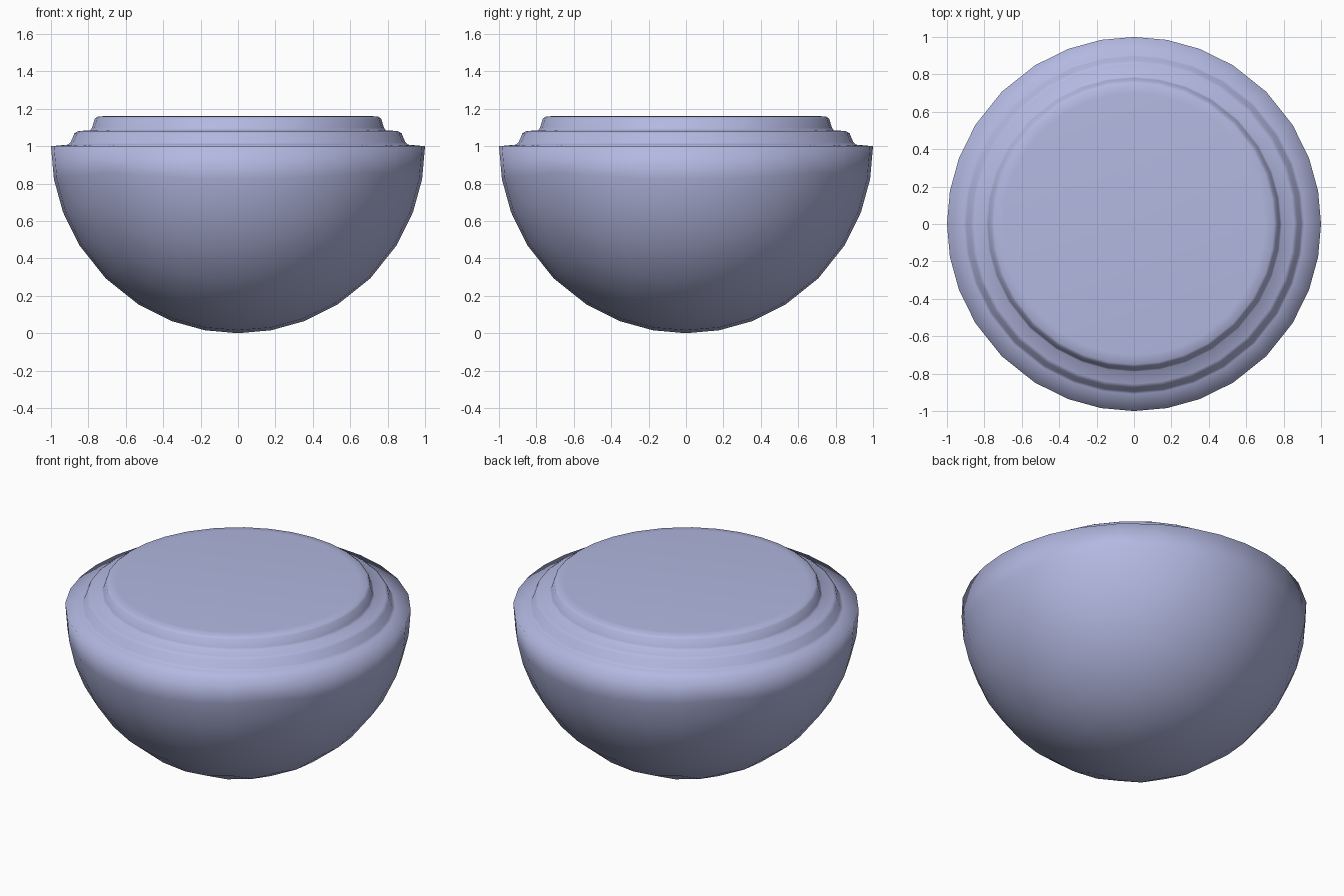
import bpy, bmesh
from math import sqrt

cube = bpy.data.objects.get("Cube")
if cube:
    bpy.data.objects.remove(cube, do_unlink=True)

# Single periwinkle material
mat = bpy.data.materials.new("periwinkle")
mat.use_nodes = True
colour = (0.45, 0.48, 0.75, 1)
mat.diffuse_color = colour
mat.node_tree.nodes["Principled BSDF"].inputs["Base Color"].default_value = colour


def to_sphere(x, y, z):
    """Spread a point of the unit cube evenly over the unit sphere."""
    def part(a, b, c):
        return a * sqrt(1 - b * b / 2 - c * c / 2 + b * b * c * c / 3)
    return part(x, y, z), part(y, z, x), part(z, x, y)


# Lower half of a rounded cube forms the bowl
bm = bmesh.new()
bmesh.ops.create_cube(bm, size=2)
bmesh.ops.subdivide_edges(bm, edges=bm.edges[:], cuts=7, use_grid_fill=True)
bmesh.ops.delete(bm, geom=[v for v in bm.verts if v.co.z > 0.01], context="VERTS")
for v in bm.verts:
    v.co = to_sphere(*v.co)
    v.co.z += 1

# Two stepped tiers with softened edges, grown from the rim: radius, height
tiers = [(0.91, 1.008), (0.895, 1.02), (0.875, 1.068), (0.855, 1.081),
         (0.79, 1.085), (0.78, 1.1), (0.765, 1.148), (0.75, 1.158), (0.70, 1.162)]
rim = [e for e in bm.edges if e.is_boundary]
radius = 1
for new_radius, height in tiers:
    grown = bmesh.ops.extrude_edge_only(bm, edges=rim)["geom"]
    rim = [g for g in grown if isinstance(g, bmesh.types.BMEdge) and g.is_boundary]
    for v in {v for e in rim for v in e.verts}:
        v.co.x *= new_radius / radius
        v.co.y *= new_radius / radius
        v.co.z = height
    radius = new_radius

# Flat lid
bmesh.ops.contextual_create(bm, geom=rim)
bmesh.ops.recalc_face_normals(bm, faces=bm.faces[:])
for f in bm.faces:
    f.smooth = True

mesh = bpy.data.meshes.new("stepped_bowl")
bm.to_mesh(mesh)
bm.free()
mesh.materials.append(mat)
bowl = bpy.data.objects.new("stepped_bowl", mesh)
bpy.context.collection.objects.link(bowl)
